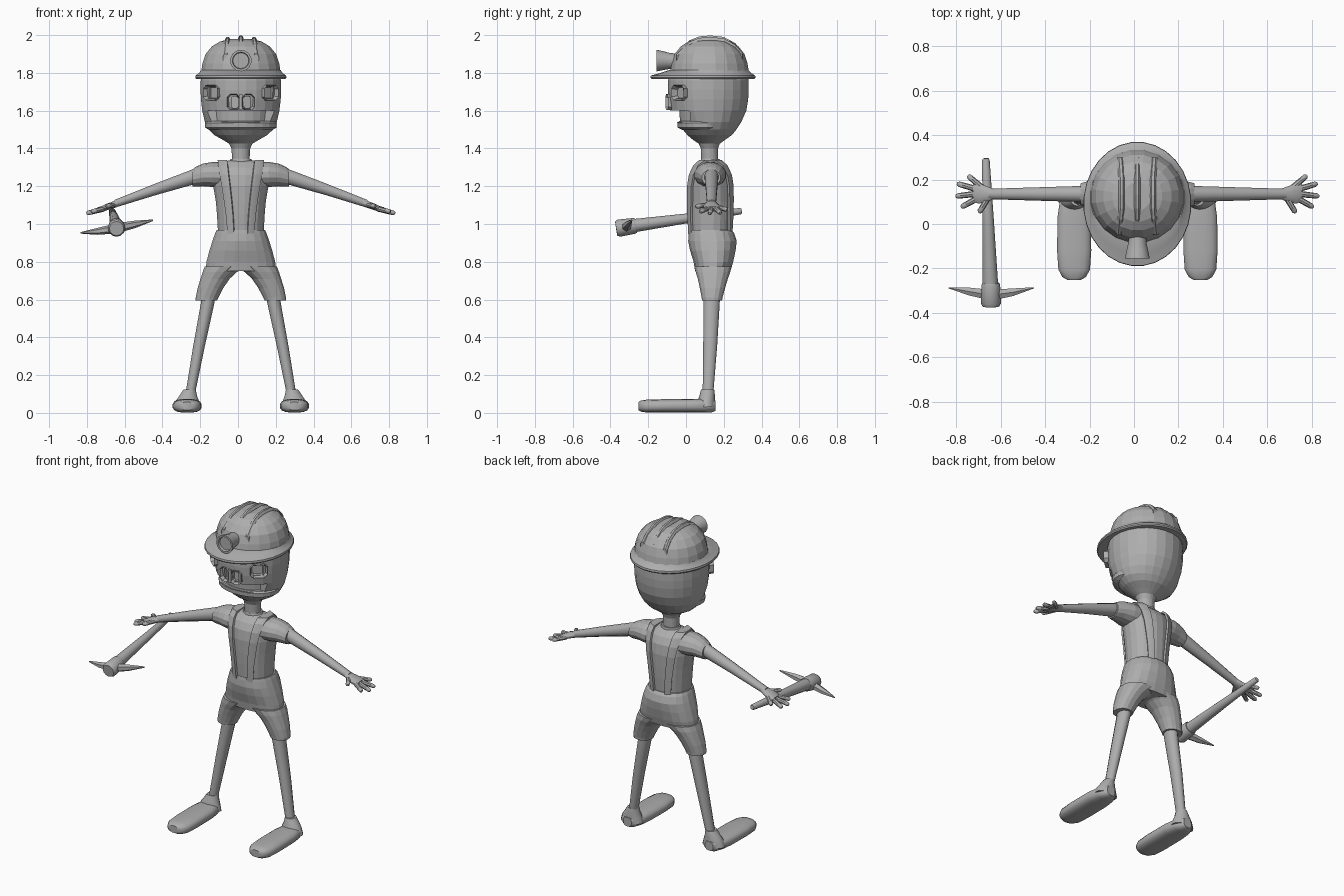
import bpy, bmesh, math
from mathutils import Vector, Matrix

if "Cube" in bpy.data.objects:
    bpy.data.objects.remove(bpy.data.objects["Cube"])

grey = bpy.data.materials.new("plain grey")
grey.diffuse_color = (0.42, 0.42, 0.42, 1)
grey.use_nodes = True
grey.node_tree.nodes["Principled BSDF"].inputs["Base Color"].default_value = grey.diffuse_color
CX = 0.015      # the figure's own centre line
parts = []


def finish(name, bm, smooth=None):
    bmesh.ops.recalc_face_normals(bm, faces=bm.faces[:])
    me = bpy.data.meshes.new(name)
    bm.to_mesh(me)
    bm.free()
    me.materials.append(grey)
    if smooth:
        me.shade_smooth()
        me.set_sharp_from_angle(angle=math.radians(smooth))
    ob = bpy.data.objects.new(name, me)
    bpy.context.collection.objects.link(ob)
    parts.append(ob)
    return ob


def skin(bm, rings):
    """Bridge rings of points and cap both ends."""
    vs = [[bm.verts.new(p) for p in r] for r in rings]
    n = len(vs[0])
    for a, b in zip(vs, vs[1:]):
        for i in range(n):
            bm.faces.new((a[i], a[(i + 1) % n], b[(i + 1) % n], b[i]))
    bm.faces.new(vs[0])
    bm.faces.new(vs[-1])


def loft(name, rings, n=16, axis='z', e=1.0, smooth=None):
    """rings: (position on axis, centre u, centre v, radius u, radius v)."""
    out = []
    for t, u, v, ru, rv in rings:
        ring = []
        for i in range(n):
            a = 2 * math.pi * (i + 0.5) / n
            c, s = math.cos(a), math.sin(a)
            p = u + ru * math.copysign(abs(c) ** e, c)
            q = v + rv * math.copysign(abs(s) ** e, s)
            ring.append({'z': (p, q, t), 'x': (t, p, q), 'y': (p, t, q)}[axis])
        out.append(ring)
    bm = bmesh.new()
    skin(bm, out)
    return finish(name, bm, smooth)


def tube(name, pts, n=10, smooth=40):
    """pts: (x, y, z, radius) along a nearly straight path."""
    d = Vector(pts[-1][:3]) - Vector(pts[0][:3])
    rot = d.to_track_quat('Z', 'Y').to_matrix()
    rings = [[Vector(p[:3]) + rot @ Vector((p[3] * math.cos(2 * math.pi * i / n),
              p[3] * math.sin(2 * math.pi * i / n), 0)) for i in range(n)] for p in pts]
    bm = bmesh.new()
    skin(bm, rings)
    return finish(name, bm, smooth)


def box(name, loc, size, yaw=0.0, border=0.0, depth=0.0):
    """Box; with a border its front (-y) face is inset and pushed in."""
    bm = bmesh.new()
    bmesh.ops.create_cube(bm, size=1)
    bmesh.ops.scale(bm, vec=size, verts=bm.verts[:])
    if border:
        f = min(bm.faces, key=lambda f: f.calc_center_median().y)
        vert_edges = [ed for ed in f.edges if abs(ed.verts[0].co.z - ed.verts[1].co.z) > 1e-4]
        vert_edges += [ed for ed in f.edges if ed not in vert_edges]
        corners = [ed for ed in bm.edges if abs(ed.verts[0].co.y - ed.verts[1].co.y) > 1e-4]
        bmesh.ops.bevel(bm, geom=corners, offset=border * 1.3, segments=1, affect='EDGES')
        f = min(bm.faces, key=lambda f: f.calc_center_median().y)
        bmesh.ops.inset_region(bm, faces=[f], thickness=border)
        bmesh.ops.translate(bm, vec=(0, depth, 0), verts=f.verts[:])
    bmesh.ops.transform(bm, matrix=Matrix.Translation(loc) @ Matrix.Rotation(yaw, 4, 'Z'),
                        verts=bm.verts[:])
    return finish(name, bm)


# head and neck in one turned shape
Y = 0.118
head = loft("head", [(1.30, 0, .125, .05, .046), (1.35, 0, .125, .047, .045), (1.40, 0, .124, .05, .046),
    (1.425, 0, .123, .062, .056), (1.445, 0, .122, .095, .085), (1.47, 0, .125, .14, .118),
    (1.50, 0, .125, .172, .143), (1.54, 0, .122, .192, .172), (1.60, 0, Y, .206, .203),
    (1.66, 0, Y, .213, .213), (1.71, 0, Y, .215, .216), (1.76, 0, Y, .214, .215),
    (1.80, 0, Y, .205, .205)], n=24)

# openings for eyes, nose and mouth
cutters = [box("mouth_cutter", (0, -.09, 1.57), (.35, .22, .06))]
for s in (-1, 1):
    cutters.append(box("eye_cutter", (s * .145, -.04, 1.695), (.07, .10, .06), s * .72))
    cutters.append(box("nostril_cutter", (s * .03, -.10, 1.645), (.035, .09, .06)))
for c in cutters:
    c.hide_render = True
    m = head.modifiers.new("cut", 'BOOLEAN')
    m.operation, m.object, m.solver = 'DIFFERENCE', c, 'EXACT'
bpy.context.view_layer.update()
cut = bpy.data.meshes.new_from_object(head.evaluated_get(bpy.context.evaluated_depsgraph_get()))
head.modifiers.clear()
head.data = cut
cut.materials.clear()
cut.materials.append(grey)
for c in cutters:
    parts.remove(c)
    bpy.data.objects.remove(c)

# teeth band and lips
loft("teeth", [(1.53, 0, Y, .165, .15), (1.60, 0, Y, .17, .155)], n=24)
loft("lower_lip", [(1.498, 0, .095, .168, .115), (1.51, 0, .092, .19, .137),
                   (1.535, 0, .092, .192, .139), (1.545, 0, .092, .183, .130)], n=24)

# eye frames and nose frames
for s, side in ((-1, "right"), (1, "left")):
    box(side + "_eye_frame", (s * .143, -.023, 1.695), (.10, .06, .08), s * .72, .014, .035)
    box(side + "_nostril", (s * .034, -.072, 1.645), (.066, .062, .085), s * .2, .013, .035)
box("nose_bridge", (0, -.075, 1.645), (.02, .062, .08))

# helmet
H = .125
loft("helmet_dome", [(1.775, 0, H, .216, .212), (1.81, 0, H, .212, .21), (1.85, 0, H, .206, .203),
    (1.90, 0, H, .189, .187), (1.94, 0, H, .155, .155), (1.965, 0, H, .113, .115),
    (1.98, 0, H, .06, .065)], n=20)
loft("helmet_brim", [(1.768, 0, .09, .238, .275), (1.775, 0, .09, .243, .28), (1.786, 0, .09, .241, .278),
    (1.80, 0, .105, .222, .24), (1.815, 0, .12, .212, .212)], n=28, smooth=35)
for i, name in ((-1, "right"), (0, "middle"), (1, "left")):
    d = -.008 if i else 0
    loft(name + "_helmet_ridge", [(y, i * .07 * w, z + d, .016, .025) for y, z, w in
        ((-.05, 1.885, 1.15), (.02, 1.95, 1.05), (.07, 1.97, 1), (.13, 1.975, 1), (.2, 1.967, 1),
         (.26, 1.935, 1.05), (.3, 1.89, 1.1))], n=8, axis='y')
loft("head_lamp", [(-.04, 0, 1.862, .04, .04), (-.085, 0, 1.863, .042, .042), (-.12, 0, 1.865, .05, .05),
    (-.155, 0, 1.865, .057, .057), (-.155, 0, 1.865, .045, .045), (-.14, 0, 1.865, .042, .042)],
    n=14, axis='y', smooth=30)

# torso
T = .129
body = [(.95, .122, .11), (1.05, .128, .117), (1.12, .134, .12), (1.20, .148, .121),
        (1.26, .155, .112), (1.30, .148, .09), (1.325, .128, .062), (1.335, .07, .046)]
loft("shirt", [(z, 0, T, rx, ry) for z, rx, ry in body], n=20)
loft("collar", [(1.32, 0, T, .068, .055), (1.345, 0, T, .056, .05)], n=16)

# braces lying on the shirt, front to back over each shoulder
for s, side in ((-1, "right"), (1, "left")):
    bm = bmesh.new()
    rows = []
    for f in (-1, 1):
        half = []
        for z, rx, ry in body[:-1]:
            k = ((z - .95) / .375) ** 1.4
            row = []
            for j in range(4):
                lo, hi = .035 + .037 * k, .068 + .054 * k
                x = lo + (hi - lo) * j / 3
                y = T + f * (ry * math.sqrt(max(0, 1 - (x / rx) ** 2)) + .006)
                row.append(bm.verts.new((s * x, y, z + (.008 if z > 1.29 else 0))))
            half.append(row)
        rows += half if f < 0 else half[::-1]
    for a, b in zip(rows, rows[1:]):
        for j in range(3):
            bm.faces.new((a[j], a[j + 1], b[j + 1], b[j]))
    ob = finish(side + "_brace", bm)
    m = ob.modifiers.new("thick", 'SOLIDIFY')
    m.thickness, m.offset = .012, 0

# shorts: pelvis plus two legs that arch into it
loft("shorts_waist", [(.752, 0, .142, .188, .095), (.80, 0, .145, .184, .106), (.86, 0, .142, .168, .122),
    (.91, 0, .14, .152, .13), (.95, 0, .135, .138, .122), (.967, 0, .13, .13, .114)], n=20, e=.9)

for s, side in ((-1, "right"), (1, "left")):
    loft(side + "_shorts_leg", [(z, s * (a + b) / 2, y, (b - a) / 2, ry) for z, a, b, y, ry in (
        (.595, .125, .240, .138, .054), (.61, .118, .240, .138, .056), (.66, .092, .230, .14, .068),
        (.71, .058, .215, .142, .081), (.745, .02, .204, .143, .093), (.775, -.03, .193, .143, .1))],
        n=16, e=.9)
    # bare leg, ankle and foot
    loft(side + "_leg", [(.64, s * .168, .136, .038, .046), (.58, s * .176, .135, .037, .045),
        (.35, s * .222, .128, .032, .038), (.1, s * .268, .116, .026, .029)], n=12, smooth=50)
    loft(side + "_ankle", [(.03, s * .284, .108, .072, .047), (.065, s * .283, .108, .062, .046),
        (.09, s * .279, .112, .048, .041), (.115, s * .273, .114, .037, .037),
        (.125, s * .271, .115, .032, .034)], n=14, smooth=50)
    loft(side + "_foot", [(t, s * .284, z, ru, rv) for t, z, ru, rv in (
        (-.252, .036, .03, .022), (-.238, .036, .054, .03), (-.205, .036, .072, .035),
        (-.12, .037, .078, .036), (.03, .038, .076, .037), (.10, .038, .066, .037),
        (.14, .038, .046, .035), (.155, .038, .028, .028))], n=16, axis='y', e=.75, smooth=40)
    # sleeve and arm
    loft(side + "_sleeve", [(s * t, y, z, ru, rv) for t, y, z, ru, rv in (
        (.09, .128, 1.258, .085, .068), (.15, .128, 1.262, .084, .066), (.20, .13, 1.26, .07, .06),
        (.24, .133, 1.25, .056, .052), (.256, .134, 1.244, .05, .045))], n=14, axis='x')
    loft(side + "_arm", [(s * t, .135, z, ru, rv) for t, z, ru, rv in (
        (.21, 1.263, .038, .043), (.26, 1.247, .037, .042), (.45, 1.184, .031, .032),
        (.64, 1.117, .025, .023), (.67, 1.107, .024, .021))], n=12, axis='x', smooth=50)
    # hand with five spread fingers
    loft(side + "_palm", [(s * t, y, z, ru, rv) for t, y, z, ru, rv in (
        (.645, .135, 1.113, .024, .02), (.68, .134, 1.1, .038, .019), (.715, .138, 1.088, .048, .018),
        (.74, .142, 1.079, .042, .014))], n=12, axis='x', smooth=50)
    for i, (x0, y0, x1, y1) in enumerate(((.70, .165, .762, .218), (.725, .157, .810, .182),
            (.73, .135, .817, .125), (.72, .115, .792, .075), (.67, .12, .712, .05))):
        z0, z1 = 1.09 - (x0 - .7) * .38, 1.083 - (x1 - .74) * .35
        mix = lambda k, r: (s * (x0 + (x1 - x0) * k), y0 + (y1 - y0) * k, z0 + (z1 - z0) * k, r)
        tube(f"{side}_finger_{i + 1}", [mix(0, .014), mix(.6, .013), mix(.9, .012), mix(1, .006)], n=8)

# pickaxe held in the right hand
tube("pickaxe_handle", [(-.681, .295, 1.069, .012), (-.681, .288, 1.068, .017),
    (-.67, 0, 1.029, .026), (-.66, -.30, .988, .036)], n=12)
tube("pickaxe_socket", [(-.659, -.265, .992, .038), (-.659, -.275, .99, .042),
    (-.658, -.355, .978, .046), (-.658, -.37, .976, .038)], n=12, smooth=30)
loft("pickaxe_blade", [(-.848, -.287, .953, .003, .004), (-.76, -.303, .961, .02, .018),
    (-.658, -.32, .977, .028, .027), (-.56, -.307, .998, .02, .02), (-.465, -.287, 1.02, .003, .004)],
    n=6, axis='x')

for ob in parts:
    ob.location.x += CX
